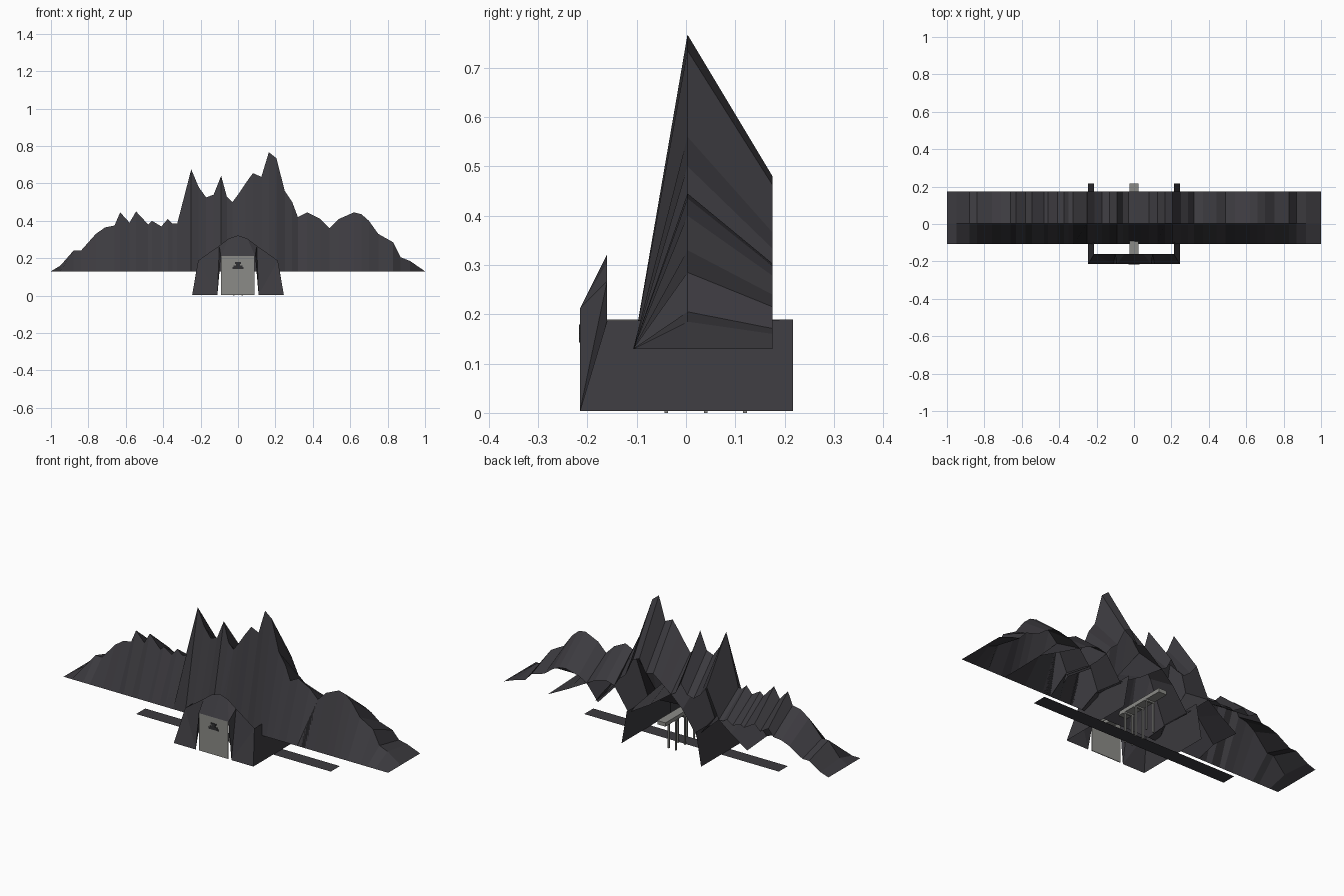
import bpy
import bmesh

cube = bpy.data.objects.get("Cube")
if cube:
    bpy.data.objects.remove(cube, do_unlink=True)


def make_material(name, color):
    mat = bpy.data.materials.new(name)
    mat.use_nodes = True
    mat.diffuse_color = (*color, 1)
    mat.node_tree.nodes["Principled BSDF"].inputs["Base Color"].default_value = (*color, 1)
    return mat


rock = make_material("dark rock", (0.045, 0.043, 0.05))
stone = make_material("grey stone", (0.26, 0.26, 0.245))
iron = make_material("black iron", (0.03, 0.03, 0.032))


def finish(name, bm, mat):
    mesh = bpy.data.meshes.new(name)
    bm.to_mesh(mesh)
    bm.free()
    mesh.materials.append(mat)
    obj = bpy.data.objects.new(name, mesh)
    bpy.context.collection.objects.link(obj)
    return obj


def add_face(bm, *points):
    return bm.faces.new([bm.verts.new(p) for p in points])


def box(name, low, high, mat):
    bm = bmesh.new()
    bmesh.ops.create_cube(bm, size=1)
    for v in bm.verts:
        v.co = [a if c < 0 else b for c, a, b in zip(v.co, low, high)]
    return finish(name, bm, mat)


FOOT = 0.13


def mountain(name, ridge):
    """Open sheet from a straight front foot over the ridge (in hundredths)
    to a lower back edge that follows the same outline."""
    bm = bmesh.new()
    rows = []
    for px, pz in ridge:
        x, z = px / 100, pz / 100
        profile = [(-0.107, FOOT), (0.003, z), (0.175, FOOT + 0.55 * (z - FOOT))]
        rows.append([bm.verts.new((x, y, h)) for y, h in profile])
    for a, b in zip(rows, rows[1:]):
        for i in range(2):
            bm.faces.new((a[i], b[i], b[i + 1], a[i + 1]))
    finish(name, bm, rock)


# Overlapping mountains, each with tails that run down inside its neighbours
mountain("right_foothills", [
    (-100, 13), (-95, 16), (-88, 24), (-84, 24), (-76, 33), (-71, 36.5),
    (-66, 37.5), (-63, 44.5), (-58, 39), (-54.5, 45), (-48, 38), (-46, 40),
    (-41, 37), (-37.5, 41), (-35, 38.5), (-32.5, 38.5), (-25, 26), (-18, 14)])
mountain("right_peaks", [
    (-50, 16), (-40, 28), (-32.5, 38.5), (-25, 67.5), (-21, 58), (-17, 52.5),
    (-13, 54), (-9, 64), (-6, 53), (-3, 50), (10, 33), (24, 18)])
mountain("main_peak", [
    (-19, 15), (-10, 38), (-3, 50), (0, 54), (4, 60), (8, 65.5), (12.5, 63.5),
    (16.5, 76.7), (20.5, 73.5), (25, 56), (29, 50), (32, 42), (38, 30), (44, 20)])
mountain("left_shoulder", [
    (23, 18), (32, 42), (37, 44.5), (44, 41), (49, 36), (60, 25), (73, 13)])
mountain("left_foothills", [
    (42, 20), (49, 36), (54, 41), (62, 44.5), (66, 43.5), (70, 40),
    (75, 33), (83, 28.5), (87, 20.5), (92, 18.5), (100, 13)])

# Gatehouse front: sloping pillars and an arched lintel around the door
GROUND, FRONT, BACK, OUTER = 0.004, -0.215, -0.16, 0.245
ARCH = [(0.213, 0.187), (0.16, 0.225), (0.1, 0.267), (0.05, 0.305), (0, 0.322)]
bm = bmesh.new()
for side in (1, -1):
    arch = [(side * x, BACK, z) for x, z in ARCH]
    outer = (side * OUTER, FRONT, GROUND)
    inner = (side * 0.11, FRONT, GROUND)
    corner = (side * 0.092, FRONT, 0.212)
    middle = (0, FRONT, 0.212)
    add_face(bm, outer, inner, arch[0])
    add_face(bm, inner, arch[1], arch[0])
    add_face(bm, inner, arch[2], arch[1])
    add_face(bm, inner, corner, arch[2])
    add_face(bm, corner, arch[3], arch[2])
    add_face(bm, corner, middle, arch[4], arch[3])
bmesh.ops.remove_doubles(bm, verts=bm.verts, dist=0.0005)
bmesh.ops.recalc_face_normals(bm, faces=bm.faces)
if sum(f.normal.y for f in bm.faces) > 0:
    bmesh.ops.reverse_faces(bm, faces=bm.faces)
finish("gate_arch", bm, rock)

# Leaning side walls running back under the mountain
for side, name in ((1, "left_wall"), (-1, "right_wall")):
    bm = bmesh.new()
    wall = add_face(bm, (side * OUTER, FRONT, GROUND), (side * OUTER, 0.217, GROUND),
                    (side * 0.213, 0.217, 0.189), (side * 0.213, BACK, 0.187))
    wall.normal_update()
    if wall.normal.x * side < 0:
        wall.normal_flip()
    finish(name, bm, rock)

# Door slab with a small iron fitting
box("gate_door", (-0.092, -0.214, GROUND), (0.088, -0.21, 0.212), stone)
for i, (half, z) in enumerate([(0.03, 0.143), (0.024, 0.152), (0.01, 0.161), (0.016, 0.17)]):
    box(f"door_fitting_{i}", (-half, -0.217, z), (half, -0.213, z + 0.009), iron)

# Flat ground strip crossing below
bm = bmesh.new()
add_face(bm, (-0.6, -0.04, GROUND), (0.6, -0.04, GROUND),
         (0.6, 0.04, GROUND), (-0.6, 0.04, GROUND))
finish("ground_strip", bm, rock)

# Raised walkway on thin paired legs
box("walkway", (-0.025, -0.2, 0.168), (0.025, 0.217, 0.189), stone)
for row in range(3):
    y = -0.04 + row * 0.08
    box(f"cross_beam_{row}", (-0.028, y - 0.005, 0.16), (0.028, y + 0.005, 0.168), stone)
    for side, name in ((1, "left"), (-1, "right")):
        x = side * 0.022
        box(f"{name}_leg_{row}", (x - 0.004, y - 0.004, 0), (x + 0.004, y + 0.004, 0.16), stone)
